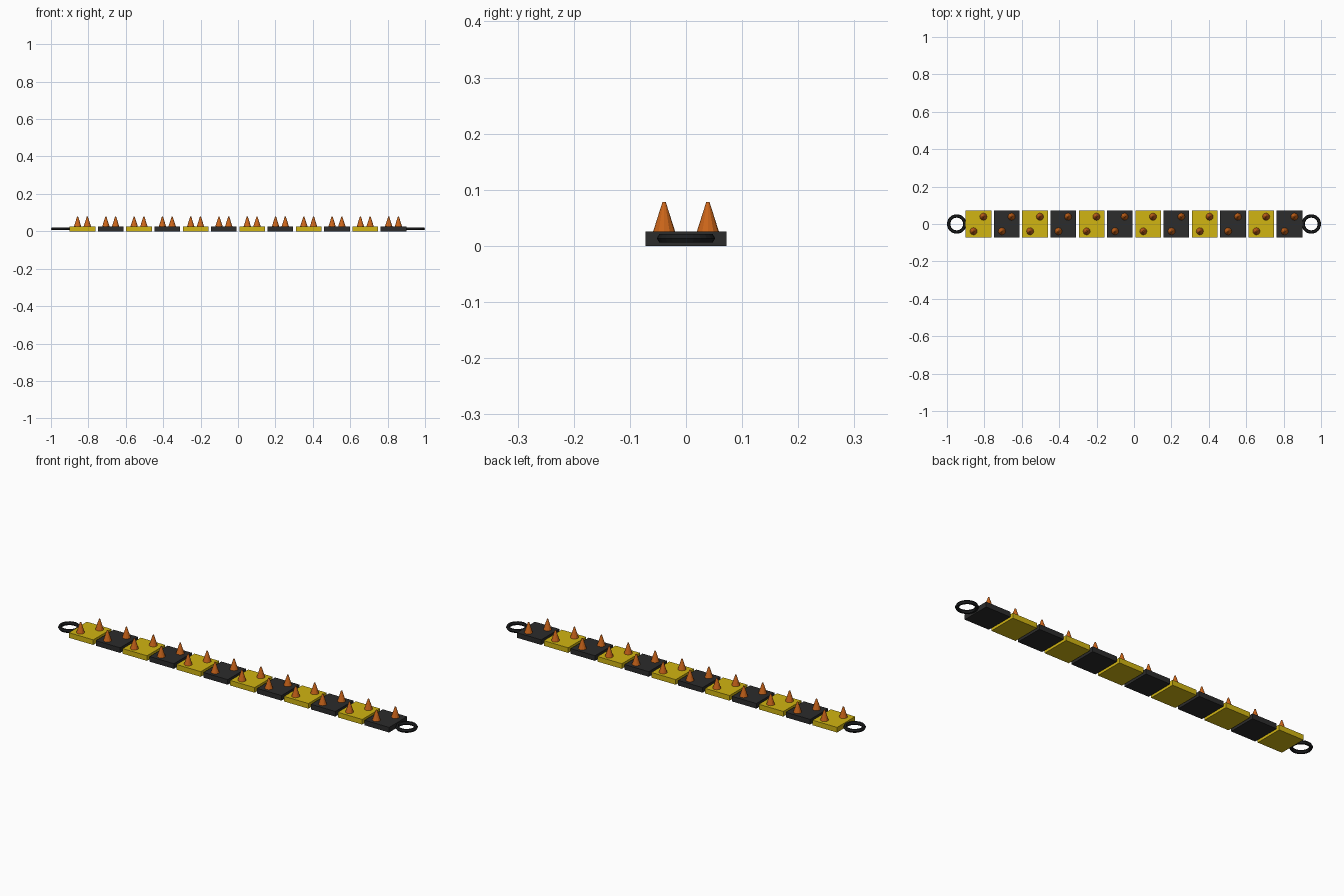
import bpy
import math

cube = bpy.data.objects.get("Cube")
if cube:
    bpy.data.objects.remove(cube, do_unlink=True)


def material(name, rgb):
    m = bpy.data.materials.new(name)
    m.use_nodes = True
    m.diffuse_color = (*rgb, 1)
    m.node_tree.nodes["Principled BSDF"].inputs["Base Color"].default_value = (*rgb, 1)
    return m


yellow = material("hazard yellow", (0.64, 0.46, 0.006))
black = material("plate black", (0.025, 0.025, 0.025))
ring_black = material("ring black", (0.012, 0.013, 0.014))
orange = material("rusty orange", (0.6, 0.13, 0.01))

COUNT, PITCH = 12, 0.1512
PLATE = (0.137, 0.145, 0.026)
TIP_Z = 0.078


def finish(name, mat):
    obj = bpy.context.object
    obj.name = name
    obj.data.materials.append(mat)
    return obj


def add_plate(index, x):
    bpy.ops.mesh.primitive_cube_add(size=1, location=(x, 0, PLATE[2] / 2))
    obj = finish(f"plate_{index + 1}", black if index % 2 else yellow)
    obj.scale = PLATE


def add_spike(name, x, y):
    height = TIP_Z - PLATE[2]
    bpy.ops.mesh.primitive_cone_add(vertices=12, radius1=0.0195, radius2=0.003, depth=height,
                                    location=(x, y, PLATE[2] + height / 2))
    finish(name, orange)


def add_ring(name, x):
    bpy.ops.mesh.primitive_torus_add(major_segments=24, minor_segments=6, major_radius=0.043,
                                     minor_radius=0.009, location=(x, 0, 0.0135))
    finish(name, ring_black)


# Alternating plates, each with two diagonal spikes
for i in range(COUNT):
    x = (i - (COUNT - 1) / 2) * PITCH
    add_plate(i, x)
    add_spike(f"front_spike_{i + 1}", x - 0.026, -0.039)
    add_spike(f"back_spike_{i + 1}", x + 0.026, 0.039)

# Pull rings at both ends
add_ring("left_ring", 0.948)
add_ring("right_ring", -0.948)
